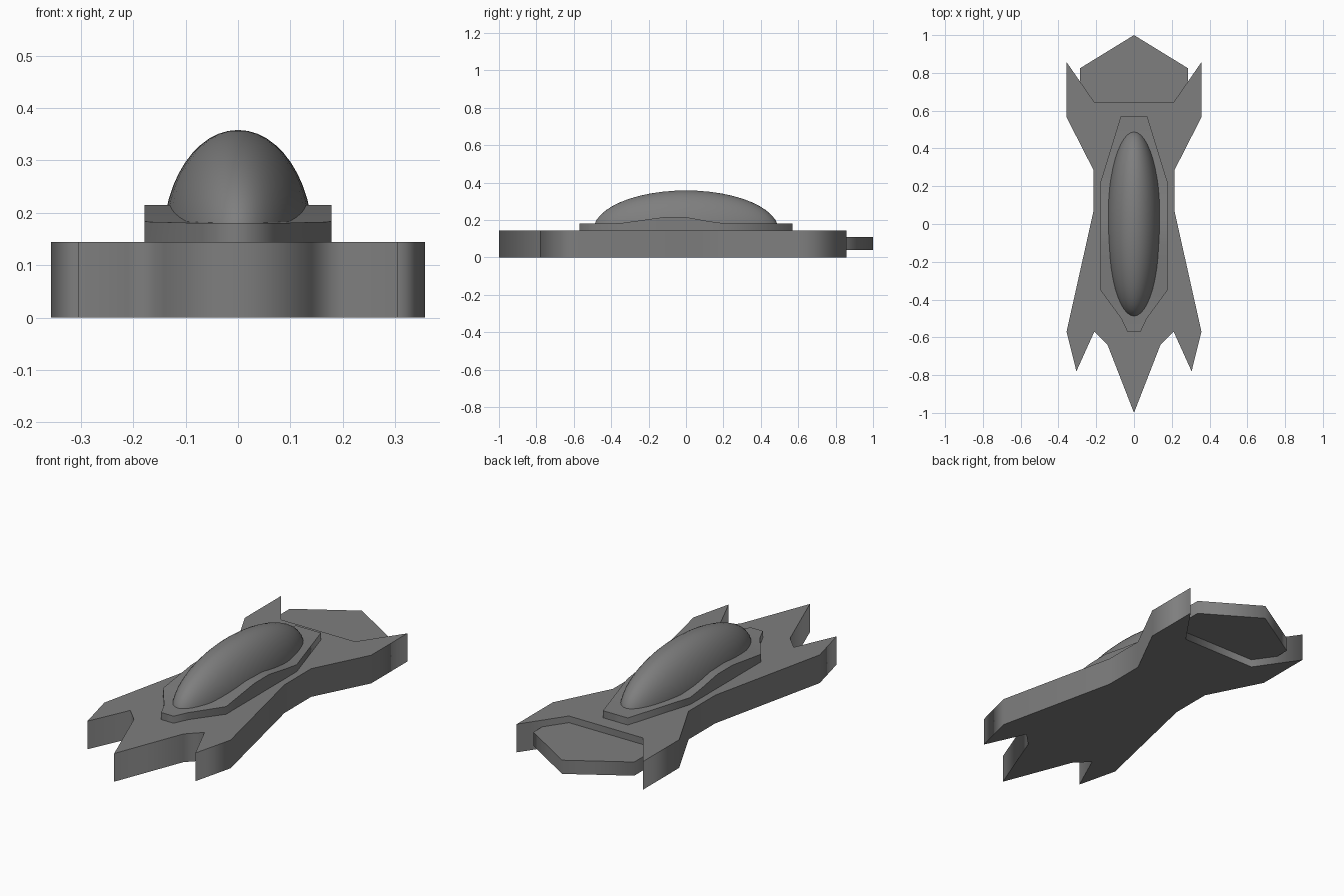
import bpy, bmesh

if "Cube" in bpy.data.objects:
    bpy.data.objects.remove(bpy.data.objects["Cube"])

# Dark grey finish for every part
dark = bpy.data.materials.new("dark_grey")
dark.diffuse_color = (0.21, 0.21, 0.21, 1)
dark.use_nodes = True
dark.node_tree.nodes["Principled BSDF"].inputs["Base Color"].default_value = dark.diffuse_color


def finish(name, bm):
    """Smooth round the walls, sharp only where walls meet top or bottom."""
    bmesh.ops.recalc_face_normals(bm, faces=bm.faces)
    for f in bm.faces:
        f.smooth = True
    if name != "canopy":
        for e in bm.edges:
            flat = [abs(f.normal.z) > 0.5 for f in e.link_faces]
            e.smooth = len(set(flat)) == 1
    mesh = bpy.data.meshes.new(name)
    bm.to_mesh(mesh)
    bm.free()
    mesh.materials.append(dark)
    obj = bpy.data.objects.new(name, mesh)
    bpy.context.collection.objects.link(obj)
    return obj


def slab(name, half, z0, z1):
    """Extrude a half outline (x >= 0), mirrored across x = 0."""
    outline = half + [(-x, y) for x, y in reversed(half) if x > 0]
    bm = bmesh.new()
    face = bm.faces.new([bm.verts.new((x, y, z0)) for x, y in outline])
    ext = bmesh.ops.extrude_face_region(bm, geom=[face])
    top = [v for v in ext["geom"] if isinstance(v, bmesh.types.BMVert)]
    bmesh.ops.translate(bm, verts=top, vec=(0, 0, z1 - z0))
    bmesh.ops.triangulate(bm, faces=[f for f in bm.faces if len(f.verts) > 4])
    return finish(name, bm)


# Main hull with pointed nose, front prongs and rear fins
slab("hull", [(0, -1), (0.14, -0.64), (0.21, -0.57), (0.305, -0.78),
              (0.357, -0.57), (0.214, 0.07), (0.214, 0.285),
              (0.357, 0.565), (0.357, 0.857), (0.21, 0.645)], 0, 0.144)

# Hexagonal tail plate, partly buried in the hull
slab("tail_plate", [(0, 0.335), (0.285, 0.50), (0.285, 0.825), (0, 1.0)], 0.04, 0.11)

# Deck under the canopy, slightly raised amidships: (y, half width, top z)
sections = [(-0.57, 0.035, 0.18), (-0.50, 0.068, 0.18), (-0.35, 0.178, 0.183),
            (-0.12, 0.178, 0.215), (0.0, 0.178, 0.215), (0.13, 0.178, 0.192),
            (0.22, 0.178, 0.18), (0.57, 0.07, 0.18)]
bm = bmesh.new()
rings = [[bm.verts.new(p) for p in ((-w, y, 0.14), (w, y, 0.14), (w, y, z), (-w, y, z))]
         for y, w, z in sections]
for a, b in zip(rings, rings[1:]):
    for i in range(4):
        j = (i + 1) % 4
        bm.faces.new((a[i], a[j], b[j], b[i]))
bm.faces.new(rings[0])
bm.faces.new(rings[-1])
finish("deck", bm)

# Ellipsoid canopy, lower half removed
bm = bmesh.new()
bmesh.ops.create_uvsphere(bm, u_segments=48, v_segments=24, radius=1)
bmesh.ops.bisect_plane(bm, geom=bm.verts[:] + bm.edges[:] + bm.faces[:],
                       plane_co=(0, 0, 0), plane_no=(0, 0, 1), clear_inner=True)
bmesh.ops.scale(bm, verts=bm.verts, vec=(0.143, 0.495, 0.213))
bmesh.ops.translate(bm, verts=bm.verts, vec=(0, 0, 0.145))
finish("canopy", bm)
